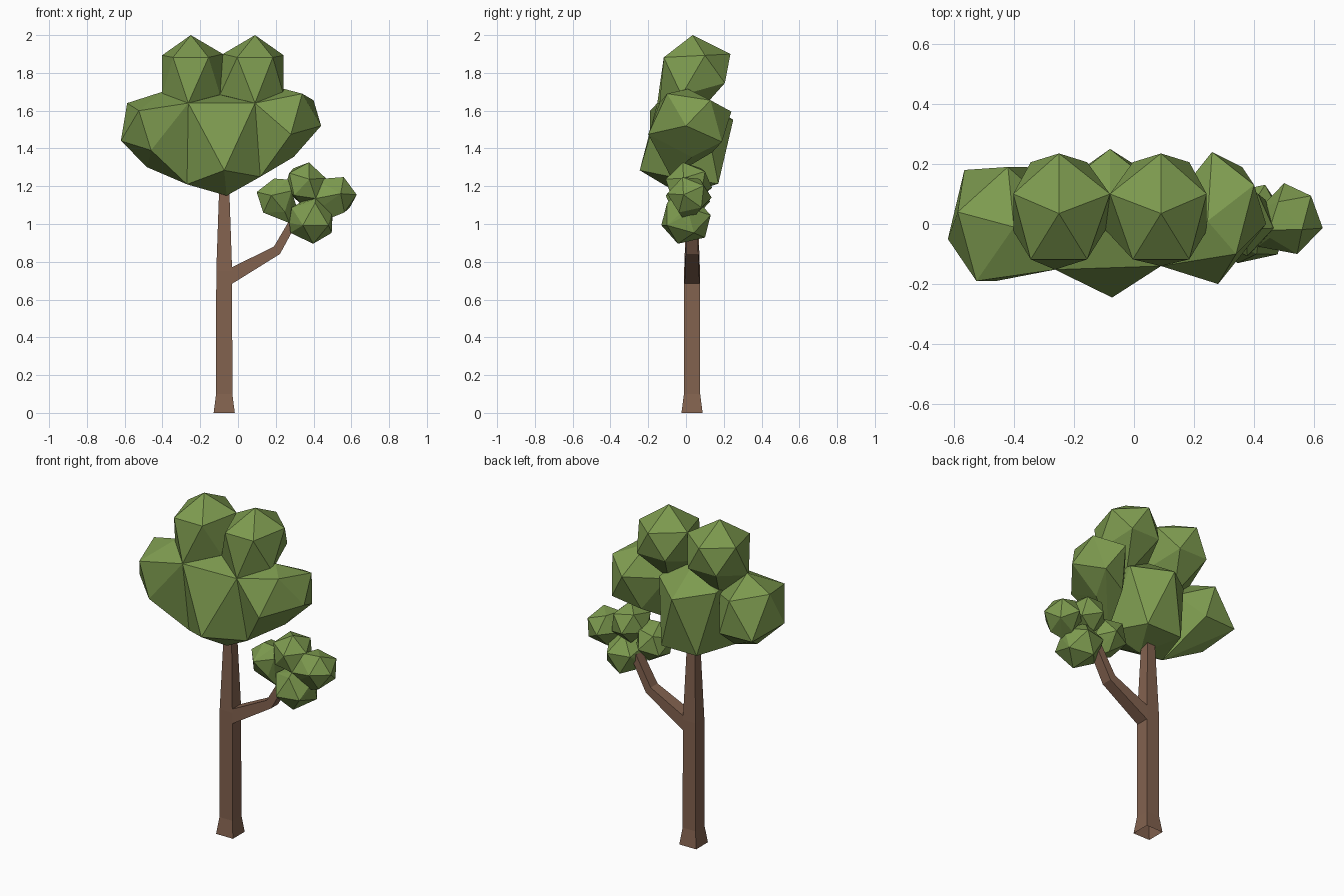
import bpy, bmesh, math
from mathutils import Vector, Matrix

if "Cube" in bpy.data.objects:
    bpy.data.objects.remove(bpy.data.objects["Cube"])


def material(name, rgb):
    m = bpy.data.materials.new(name)
    m.diffuse_color = (*rgb, 1)
    m.use_nodes = True
    m.node_tree.nodes["Principled BSDF"].inputs["Base Color"].default_value = m.diffuse_color
    return m


BARK = material("bark brown", (0.225, 0.122, 0.078))
LEAF = material("leaf green", (0.205, 0.325, 0.078))


def finish(name, bm, mat):
    bmesh.ops.recalc_face_normals(bm, faces=bm.faces)
    me = bpy.data.meshes.new(name)
    bm.to_mesh(me)
    bm.free()
    me.materials.append(mat)
    ob = bpy.data.objects.new(name, me)
    bpy.context.collection.objects.link(ob)


def loft(name, rings, mat):
    """Skin a row of four-cornered rings; the foot stays open, the end is capped."""
    bm = bmesh.new()
    vs = [[bm.verts.new(p) for p in r] for r in rings]
    for a, b in zip(vs, vs[1:]):
        for i in range(4):
            j = (i + 1) % 4
            bm.faces.new((a[i], a[j], b[j], b[i]))
    bm.faces.new(vs[-1])
    finish(name, bm, mat)


def hull(name, points, mat):
    bm = bmesh.new()
    for p in points:
        bm.verts.new(p)
    bmesh.ops.convex_hull(bm, input=bm.verts)
    loose = [v for v in bm.verts if not v.link_faces]
    bmesh.ops.delete(bm, geom=loose, context='VERTS')
    finish(name, bm, mat)


def ring(cx, cy, z, rx, ry, slope, start):
    """Five points on an ellipse, tilted along y."""
    pts = []
    for k in range(5):
        a = math.radians(start + 72 * k)
        y = ry * math.sin(a)
        pts.append((cx + rx * math.cos(a), cy + y, z + slope * y))
    return pts


def paired(centre, offsets):
    """Six offsets and their opposites: a skewed icosahedron."""
    c = Vector(centre)
    return [c + s * Vector(o) for o in offsets for s in (1, -1)]


def weld(points, targets):
    """Pull the nearest point of a clump onto each shared corner."""
    pts = [Vector(p) for p in points]
    for t in targets:
        t = Vector(t)
        i = min(range(len(pts)), key=lambda k: (pts[k] - t).length)
        pts[i] = t
    return pts


# Corners shared by neighbouring crown clumps
FRONT_L, FRONT_R = (-0.263, -0.152, 1.64), (0.09, -0.14, 1.64)
LOW_L, LOW_R = (-0.27, -0.08, 1.21), (0.118, -0.08, 1.25)
MID_UP, MID_LOW = (-0.08, 0.10, 1.90), (-0.095, -0.02, 1.685)

# Trunk: square, flared foot, tapering towards the crown
TX, TY = -0.073, 0.032
loft("trunk", [[(TX + sx * h, TY + sy * h, z) for sx, sy in ((-1, -1), (1, -1), (1, 1), (-1, 1))]
               for z, h in ((0, 0.056), (0.1, 0.043), (0.75, 0.042), (1.18, 0.027), (1.3, 0.024))], BARK)

# Side branch with an elbow: lower corner, upper corner, half depth
loft("branch", [[(lx, TY - d, lz), (lx, TY + d, lz), (ux, TY + d, uz), (ux, TY - d, uz)]
                for lx, lz, ux, uz, d in ((-0.045, 0.675, -0.045, 0.765, 0.040),
                                          (0.222, 0.841, 0.190, 0.880, 0.033),
                                          (0.325, 1.030, 0.290, 1.050, 0.030))], BARK)

# Two matching upper crown clumps, touching in the middle
for name, x, front in (("crown_top_left", -0.25, FRONT_L), ("crown_top_right", 0.09, FRONT_R)):
    pts = ([(x, 0.035, 2.0), (x, 0.04, 1.56)]
           + ring(x, 0.04, 1.89, 0.160, 0.195, 0.05, 90)
           + ring(x, 0.04, 1.70, 0.160, 0.205, 0.28, -90))
    hull(name, weld(pts, (front, MID_UP, MID_LOW)), LEAF)

# Middle crown clump
hull("crown_middle", weld(
    [(-0.08, 0.03, 1.70), (-0.06, -0.02, 1.15)]
    + ring(-0.08, 0.03, 1.60, 0.20, 0.22, -0.22, 90)
    + ring(-0.073, -0.015, 1.245, 0.20, 0.23, -0.17, -90),
    (FRONT_L, FRONT_R, LOW_L, LOW_R)), LEAF)

# Left and right crown clumps, welded to the middle one
hull("crown_left", weld(paired((-0.44, 0, 1.5), (
    (-0.147, 0.04, 0.14), (-0.18, -0.05, -0.06), (-0.125, 0.18, -0.10),
    (-0.085, -0.19, 0.10), (-0.02, -0.19, -0.11), (0.04, -0.01, 0.20))),
    (FRONT_L, LOW_L)), LEAF)
hull("crown_right", weld(paired((0.27, 0.02, 1.535), (
    (0.17, -0.02, -0.015), (0.07, -0.12, 0.155), (0.13, 0.11, 0.12),
    (0.01, -0.22, -0.06), (-0.025, -0.01, 0.18), (0.09, 0.17, -0.10))),
    (FRONT_R, LOW_R)), LEAF)

# Small clumps on the branch: centre, radius, direction of one corner, spin, shared corners
HUB, A, B, C, D = ((0.412, -0.075, 1.135), (0.265, -0.03, 1.235), (0.272, -0.03, 1.005),
                   (0.45, -0.02, 1.24), (0.497, -0.02, 1.035))
for name, c, r, axis, spin, shared in (
        ("branch_clump_left", (0.203, 0.01, 1.135), 0.115, (-0.25, -1, 0.15), 20, (A, B)),
        ("branch_clump_top", (0.355, 0.015, 1.215), 0.120, (0.2, -1, 0.2), 10, (HUB, A, C)),
        ("branch_clump_right", (0.522, 0.018, 1.150), 0.114, (0.2, -1, 0.1), 0, (HUB, C, D)),
        ("branch_clump_bottom", (0.39, 0.0, 1.02), 0.135, (0.15, -0.75, 0.75), 18, (HUB, B, D))):
    bm = bmesh.new()
    m = (Matrix.Translation(c) @ Matrix.Diagonal((0.97, 1.06, 0.97, 1))
         @ Vector(axis).to_track_quat('Z', 'Y').to_matrix().to_4x4()
         @ Matrix.Rotation(math.radians(spin), 4, 'Z'))
    bmesh.ops.create_icosphere(bm, subdivisions=1, radius=r, matrix=m)
    pts = [v.co.copy() for v in bm.verts]
    bm.free()
    hull(name, pts + [Vector(s) for s in shared], LEAF)
